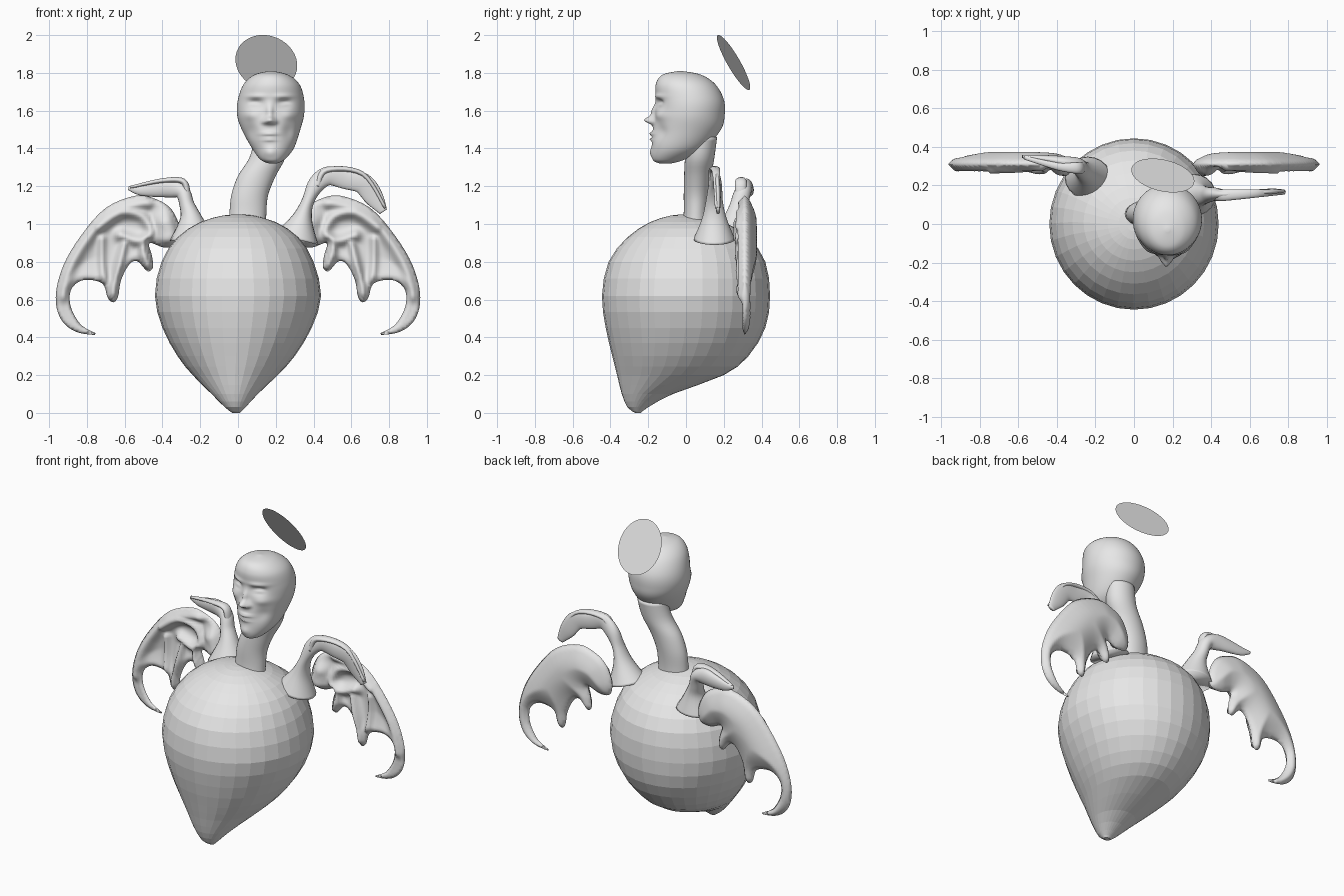
import bpy, bmesh, math
from mathutils import Vector
from mathutils.geometry import intersect_point_line

cube = bpy.data.objects.get("Cube")
if cube:
    bpy.data.objects.remove(cube, do_unlink=True)

clay = bpy.data.materials.new("clay_grey")
clay.use_nodes = True
clay.diffuse_color = (0.8, 0.8, 0.8, 1)
clay.node_tree.nodes["Principled BSDF"].inputs["Base Color"].default_value = (0.8, 0.8, 0.8, 1)


def finish(name, bm, smooth=True):
    """Turn a bmesh into a named object with the clay material."""
    bmesh.ops.recalc_face_normals(bm, faces=bm.faces)
    mesh = bpy.data.meshes.new(name)
    for face in bm.faces:
        face.smooth = smooth
    bm.to_mesh(mesh)
    bm.free()
    mesh.materials.append(clay)
    obj = bpy.data.objects.new(name, mesh)
    bpy.context.collection.objects.link(obj)
    return obj


def spline(rows, steps, closed=False):
    """Smooth curve through rows of any dimension."""
    count = len(rows)
    pick = (lambda i: rows[i % count]) if closed else (lambda i: rows[max(0, min(i, count - 1))])
    out = []
    for i in range(count if closed else count - 1):
        quads = list(zip(pick(i - 1), pick(i), pick(i + 1), pick(i + 2)))
        for s in range(steps):
            t = s / steps
            out.append([b + t * ((c - a) + t * ((2*a - 5*b + 4*c - d) + t * (3*b - a - 3*c + d))) / 2
                        for a, b, c, d in quads])
    if not closed:
        out.append(list(rows[-1]))
    return out


def skin(rings):
    """Bridge equal rings of points and cap both ends."""
    bm = bmesh.new()
    loops = [[bm.verts.new(p) for p in ring] for ring in rings]
    n = len(loops[0])
    for low, high in zip(loops, loops[1:]):
        for i in range(n):
            j = (i + 1) % n
            bm.faces.new((low[i], low[j], high[j], high[i]))
    bm.faces.new(loops[0])
    bm.faces.new(loops[-1])
    return bm


def turn(segments):
    return [(math.cos(k * math.tau / segments), math.sin(k * math.tau / segments))
            for k in range(segments)]


def loft(rows, steps, segments):
    """Horizontal oval rings; each row is z, x min, x max, y min, y max."""
    return skin([[((x0 + x1) / 2 + (x1 - x0) / 2 * c, (y0 + y1) / 2 + (y1 - y0) / 2 * s, z)
                  for c, s in turn(segments)]
                 for z, x0, x1, y0, y1 in spline(rows, steps)])


def limb(name, rows, steps=6):
    """Flattened sweep; each row is x, y, z, half width, half thickness."""
    path = spline(rows, steps)
    rings = []
    for i, (x, y, z, wide, thick) in enumerate(path):
        a, b = path[max(i - 1, 0)], path[min(i + 1, len(path) - 1)]
        across = Vector((a[2] - b[2], 0, b[0] - a[0])).normalized()
        rings.append([Vector((x, y, z)) + across * wide * c + Vector((0, thick * s, 0))
                      for c, s in turn(20)])
    return finish(name, skin(rings))


# Heart-like body with its tip pulled forward
body_rows = [(0, -.03, .01, -.27, -.24), (.03, -.07, .04, -.31, -.2), (.1, -.14, .105, -.34, -.07),
             (.2, -.24, .21, -.365, .2), (.3, -.32, .3, -.39, .33), (.45, -.4, .39, -.425, .42),
             (.62, -.44, .44, -.445, .445), (.8, -.405, .4, -.41, .42), (.93, -.32, .32, -.31, .33),
             (1.01, -.2, .2, -.19, .2), (1.045, -.08, .08, -.08, .08), (1.05, -.01, .01, -.01, .01)]
finish("body", loft(body_rows, 2, 32), smooth=False)

# Leaning neck
neck_rows = [(.98, -.05, .15, -.02, .12), (1.06, -.045, .15, -.012, .118), (1.155, -.035, .16, -.012, .125),
             (1.255, 0, .2, -.01, .135), (1.35, .06, .25, -.005, .15), (1.46, .09, .27, .01, .165)]
finish("neck", loft(neck_rows, 4, 32))

# Head, with the face raised and hollowed by soft bumps
head_rows = [(1.32, .165, .205, -.14, -.08), (1.34, .12, .245, -.175, -.01), (1.4, .075, .295, -.18, .1),
             (1.5, .02, .33, -.175, .185), (1.58, -.005, .35, -.165, .205), (1.66, 0, .35, -.16, .2),
             (1.74, .03, .325, -.16, .155), (1.79, .085, .265, -.125, .08), (1.81, .165, .185, -.04, -.02)]
# side offset, height, side radius, height radius, depth
centre_bumps = [(0, 1.55, .024, .02, .05), (0, 1.595, .016, .035, .022), (0, 1.477, .04, .01, .02),
                (0, 1.45, .034, .01, .016), (0, 1.463, .045, .005, -.012), (0, 1.38, .035, .025, .012)]
paired_bumps = [(.026, 1.54, .014, .012, .018), (.075, 1.638, .036, .022, -.028),
                (.077, 1.632, .026, .01, .016), (.075, 1.675, .05, .012, .01),
                (.105, 1.575, .04, .025, .012), (.1, 1.49, .03, .04, -.014)]
bumps = centre_bumps + paired_bumps + [(-b[0],) + b[1:] for b in paired_bumps]
head = loft(head_rows, 10, 96)
for v in head.verts:
    if v.co.y < -.02:
        x, z = v.co.x - .168, v.co.z
        v.co.y -= sum(depth * math.exp(-((x - bx) / rx) ** 2 - ((z - bz) / rz) ** 2)
                      for bx, bz, rx, rz, depth in bumps)
finish("head", head)

# Tilted flat halo disc behind the head
halo = bmesh.new()
bmesh.ops.create_circle(halo, cap_ends=True, segments=48, radius=.167)
facing = Vector((.2, .85, .49)).to_track_quat('Z', 'Y')
for v in halo.verts:
    v.co = facing @ v.co + Vector((.15, .252, 1.855))
finish("halo", halo, smooth=False)

# Crooked arms growing from the shoulders
limb("left_arm", [(.31, .15, .92, .12, .11), (.34, .15, 1.03, .055, .065), (.37, .15, 1.12, .033, .045),
                  (.415, .155, 1.21, .045, .035), (.48, .155, 1.255, .05, .022), (.57, .16, 1.235, .05, .016),
                  (.66, .165, 1.215, .055, .016), (.72, .17, 1.14, .05, .014), (.77, .17, 1.065, .022, .01)])
limb("right_arm", [(-.24, .24, .92, .12, .11), (-.25, .26, 1.03, .06, .065), (-.27, .28, 1.1, .04, .05),
                   (-.295, .3, 1.17, .04, .045), (-.36, .32, 1.19, .05, .032), (-.44, .335, 1.185, .042, .022),
                   (-.52, .345, 1.18, .028, .014), (-.58, .35, 1.19, .01, .008)])
# Bony fingers along the arm edges
limb("left_arm_finger", [(.42, .15, 1.2, .02, .03), (.47, .15, 1.285, .016, .03),
                         (.66, .16, 1.265, .012, .02), (.78, .165, 1.085, .008, .012)])
limb("right_arm_finger", [(-.27, .29, 1.15, .02, .03), (-.29, .29, 1.225, .016, .03),
                          (-.4, .3, 1.23, .012, .02), (-.57, .345, 1.195, .007, .01)])

# Wing outline and the raised folds on its front, as x and z
outline = [(.35, 1.075), (.43, 1.13), (.54, 1.15), (.7, 1.085), (.83, .94), (.925, .78), (.965, .62),
           (.94, .5), (.86, .43), (.745, .415), (.83, .465), (.885, .56), (.885, .65), (.83, .7),
           (.755, .7), (.71, .675), (.69, .61), (.66, .585), (.635, .615), (.62, .7), (.58, .78),
           (.535, .805), (.48, .75), (.45, .77), (.455, .83), (.47, .9), (.39, .875), (.32, .89), (.305, .97)]
# width, height, path
folds = [(.03, .045, [(.74, .98), (.62, 1.06), (.51, 1.04), (.46, .96), (.52, .91), (.62, .94)]),
         (.06, .06, [(.39, 1.0), (.37, .94)]),
         (.022, .04, [(.6, .9), (.63, .78), (.66, .63)]),
         (.025, .045, [(.5, .92), (.5, .85), (.48, .78)]),
         (.02, .03, [(.72, .92), (.72, .8), (.71, .7)]),
         (.03, .03, [(.48, 1.11), (.7, 1.03), (.87, .8), (.925, .62)])]


def path_distance(p, pts):
    """Distance to a polyline, and the nearest point on it."""
    best = None
    for a, b in zip(pts, pts[1:]):
        q, t = intersect_point_line(p, a, b)
        q = a.lerp(b, max(0, min(1, t)))
        q = Vector((q[0], q[1]))
        d = (p - q).length
        if best is None or d < best[0]:
            best = (d, q)
    return best


def inside(p, pts):
    hit = False
    for a, b in zip(pts, pts[1:]):
        if (a.y > p.y) != (b.y > p.y) and p.x < a.x + (p.y - a.y) / (b.y - a.y) * (b.x - a.x):
            hit = not hit
    return hit


rim = [Vector(p) for p in spline(outline, 4, closed=True)]
rim.append(rim[0])
ridges = [(w, h, [Vector(p) for p in spline(pts, 3)]) for w, h, pts in folds]
step = .012
cells = [(i, j) for i in range(24, 82) for j in range(33, 98)
         if inside(Vector(((i + .5) * step, (j + .5) * step)), rim)]
cell_set = set(cells)

# Sample each grid corner once: place, back depth and front depth
samples = {}
for i, j in cells:
    for key in ((i, j), (i + 1, j), (i + 1, j + 1), (i, j + 1)):
        if key in samples:
            continue
        p = Vector(key) * step
        d, near = path_distance(p, rim)
        touching = [(key[0] - a, key[1] - b) in cell_set for a in (0, 1) for b in (0, 1)]
        if not all(touching):
            samples[key] = (near, .31, .31)
            continue
        dome = math.sin(min(d / .15, 1) * math.pi / 2)
        fold = max(h * math.exp(-(path_distance(p, pts)[0] / w) ** 2) for w, h, pts in ridges)
        back = .31 + .012 * min(1, d / .02) + .053 * dome
        front = .31 - .018 * min(1, d / .02) + .03 * dome - fold * min(1, d / .035)
        samples[key] = (p, back, front)

for side, name in ((1, "left_wing"), (-1, "right_wing")):
    wing = bmesh.new()
    for layer in (1, 2):
        grid = {k: wing.verts.new((side * s[0].x, s[layer], s[0].y)) for k, s in samples.items()}
        for i, j in cells:
            quad = [grid[i, j], grid[i + 1, j], grid[i + 1, j + 1], grid[i, j + 1]]
            wing.faces.new(quad if layer == 1 else quad[::-1])
    bmesh.ops.remove_doubles(wing, verts=wing.verts, dist=.0008)
    finish(name, wing)
